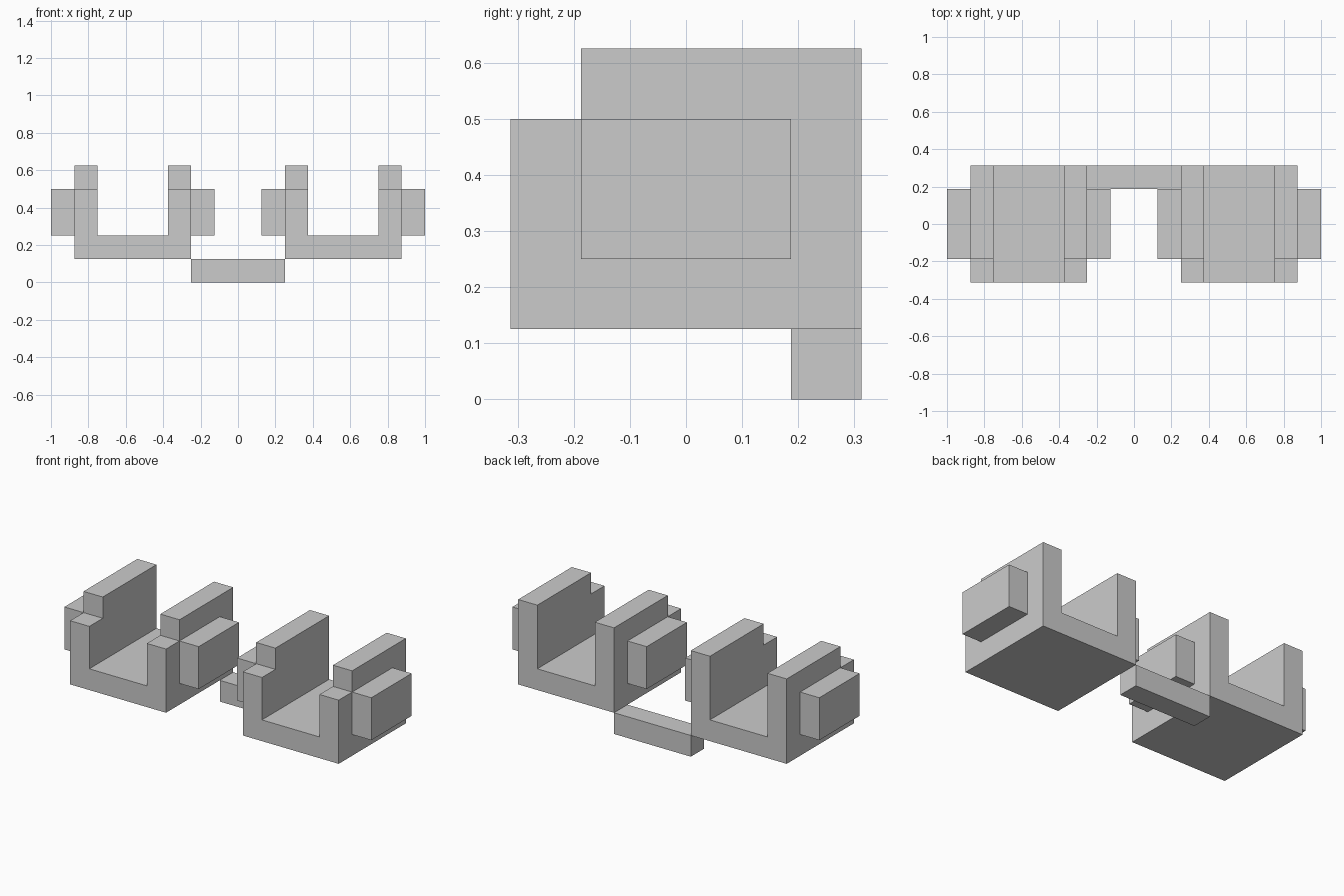
import bpy
import bmesh

if "Cube" in bpy.data.objects:
    bpy.data.objects.remove(bpy.data.objects["Cube"])

U = 0.125  # the model sits on a 1/8 unit grid


def finish(bm, name, mirrored=False):
    bmesh.ops.recalc_face_normals(bm, faces=bm.faces)
    mesh = bpy.data.meshes.new(name)
    bm.to_mesh(mesh)
    bm.free()
    obj = bpy.data.objects.new(name, mesh)
    bpy.context.collection.objects.link(obj)
    if mirrored:
        mod = obj.modifiers.new("Mirror", 'MIRROR')
        mod.use_axis[0] = True
        mod.use_mirror_merge = False
    return obj


def box(name, lo, hi, mirrored=False):
    bm = bmesh.new()
    bmesh.ops.create_cube(bm, size=1)
    for v in bm.verts:
        v.co = [(a + b) / 2 + c * (b - a) for a, b, c in zip(lo, hi, v.co)]
    return finish(bm, name, mirrored)


# U-shaped cradle: profile extruded front to back in two lengths
profile = [(2, 1), (7, 1), (7, 4), (6, 4), (6, 2), (3, 2), (3, 4), (2, 4)]
bm = bmesh.new()
rings = [[bm.verts.new((x * U, y * U, z * U)) for x, z in profile]
         for y in (-2.5, -1.5, 2.5)]
n = len(profile)
for a, b in zip(rings, rings[1:]):
    for i in range(n):
        j = (i + 1) % n
        bm.faces.new((a[i], a[j], b[j], b[i]))
bm.faces.new(rings[0])
bm.faces.new(rings[-1][::-1])
bmesh.ops.recalc_face_normals(bm, faces=bm.faces)

# Raise the rear part of both walls to leave a step at the front
tops = [f for f in bm.faces
        if f.normal.z > 0.9 and f.calc_center_median().z > 3.9 * U
        and f.calc_center_median().y > 0]
for f in bmesh.ops.extrude_discrete_faces(bm, faces=tops)["faces"]:
    for v in f.verts:
        v.co.z += U
finish(bm, "cradle", mirrored=True)

# Pads on the inner and outer sides of each cradle
for name, x in (("inner_pad", 1), ("outer_pad", 7)):
    box(name, (x * U, -1.5 * U, 2 * U), ((x + 1) * U, 1.5 * U, 4 * U), mirrored=True)

# Low bar joining the cradles at the back
box("connecting_bar", (-2 * U, 1.5 * U, 0), (2 * U, 2.5 * U, U))
